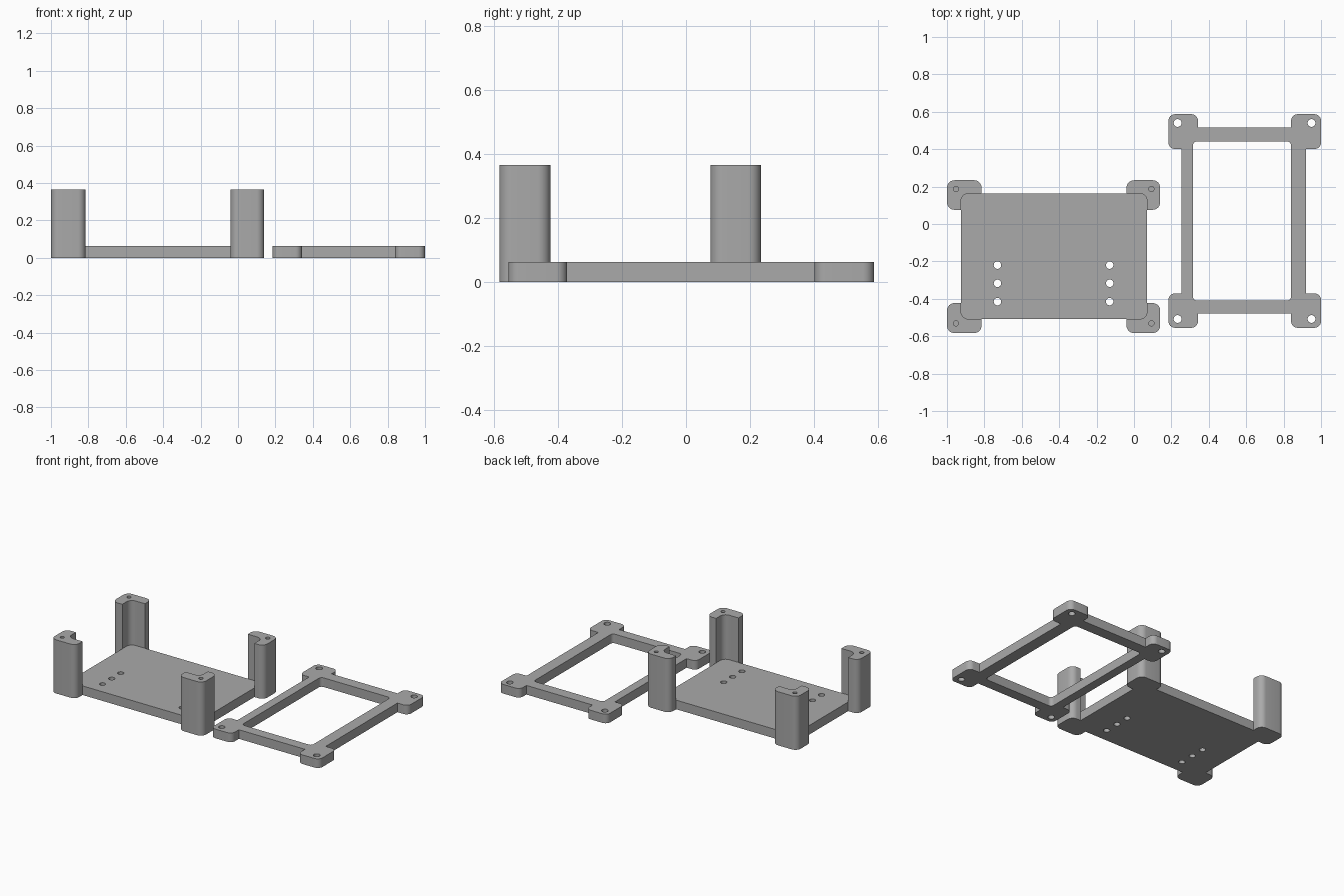
import bpy, bmesh
from math import cos, sin, pi

cube = bpy.data.objects.get("Cube")
if cube:
    bpy.data.objects.remove(cube, do_unlink=True)

grey = bpy.data.materials.new("plain grey")
grey.use_nodes = True
grey.diffuse_color = (0.4, 0.4, 0.4, 1)
grey.node_tree.nodes["Principled BSDF"].inputs["Base Color"].default_value = (0.4, 0.4, 0.4, 1)


def prism(name, outline, z0, z1):
    """Extrude a counter-clockwise outline from z0 to z1."""
    bm = bmesh.new()
    low = [bm.verts.new((x, y, z0)) for x, y in outline]
    high = [bm.verts.new((x, y, z1)) for x, y in outline]
    bm.faces.new(low[::-1])
    bm.faces.new(high)
    n = len(outline)
    for i in range(n):
        j = (i + 1) % n
        bm.faces.new((low[i], low[j], high[j], high[i]))
    mesh = bpy.data.meshes.new(name)
    bm.to_mesh(mesh)
    bm.free()
    mesh.materials.append(grey)
    obj = bpy.data.objects.new(name, mesh)
    bpy.context.collection.objects.link(obj)
    return obj


def slab(name, x0, x1, y0, y1, z0, z1, r=0, steps=8):
    """Block with rounded vertical corners."""
    if r == 0:
        return prism(name, [(x0, y0), (x1, y0), (x1, y1), (x0, y1)], z0, z1)
    centres = [(x1 - r, y1 - r), (x0 + r, y1 - r), (x0 + r, y0 + r), (x1 - r, y0 + r)]
    outline = [(cx + r * cos((q + s / steps) * pi / 2), cy + r * sin((q + s / steps) * pi / 2))
               for q, (cx, cy) in enumerate(centres) for s in range(steps + 1)]
    return prism(name, outline, z0, z1)


def pin(x, y, r, z0, z1, n=24):
    ring = [(x + r * cos(2 * pi * i / n), y + r * sin(2 * pi * i / n)) for i in range(n)]
    return prism("hole_cutter", ring, z0, z1)


def combine(obj, other, operation):
    """Apply a boolean and discard the second object."""
    mod = obj.modifiers.new(operation, "BOOLEAN")
    mod.object, mod.operation, mod.solver = other, operation, "EXACT"
    bpy.context.view_layer.update()
    result = bpy.data.meshes.new_from_object(
        obj.evaluated_get(bpy.context.evaluated_depsgraph_get()))
    obj.modifiers.clear()
    obj.data = result
    bpy.data.objects.remove(other, do_unlink=True)


def finish(obj):
    bpy.ops.object.select_all(action="DESELECT")
    obj.select_set(True)
    bpy.context.view_layer.objects.active = obj
    bpy.ops.object.shade_smooth_by_angle()


THICK, TALL = 0.062, 0.365

# Tray: flat plate with four L-shaped corner posts
PLATE = (-0.925, 0.07, -0.508, 0.163)
tray = slab("tray", *PLATE, 0, THICK, 0.04)
for x0, x1, hole_x in ((-1, -0.815, -0.952), (-0.04, 0.14, 0.093)):
    for y0, y1, hole_y in ((-0.583, -0.423, -0.531), (0.076, 0.234, 0.187)):
        post = slab("post", x0, x1, y0, y1, 0, TALL, 0.04)
        combine(post, slab("pocket_cutter", *PLATE, THICK, 1, 0.04), "DIFFERENCE")
        combine(post, pin(hole_x, hole_y, 0.014, 0.15, 1), "DIFFERENCE")
        combine(tray, post, "UNION")

# Two rows of through holes in the tray
for x in (-0.73, -0.13):
    for y in (-0.22, -0.317, -0.415):
        combine(tray, pin(x, y, 0.02, -1, 1), "DIFFERENCE")
finish(tray)

# Open frame: rectangle with four corner pads and a rounded opening
frame = slab("frame", 0.255, 0.92, -0.479, 0.517, 0, THICK)
pads_x = ((0.184, 0.342, 0.233), (0.84, 1, 0.949))
pads_y = ((-0.555, -0.371, -0.508), (0.401, 0.587, 0.54))
for x0, x1, _ in pads_x:
    for y0, y1, _ in pads_y:
        combine(frame, slab("pad", x0, x1, y0, y1, 0, THICK, 0.035), "UNION")
combine(frame, slab("opening_cutter", 0.315, 0.84, -0.409, 0.441, -1, 1, 0.022), "DIFFERENCE")
for _, _, x in pads_x:
    for _, _, y in pads_y:
        combine(frame, pin(x, y, 0.021, -1, 1), "DIFFERENCE")
finish(frame)
